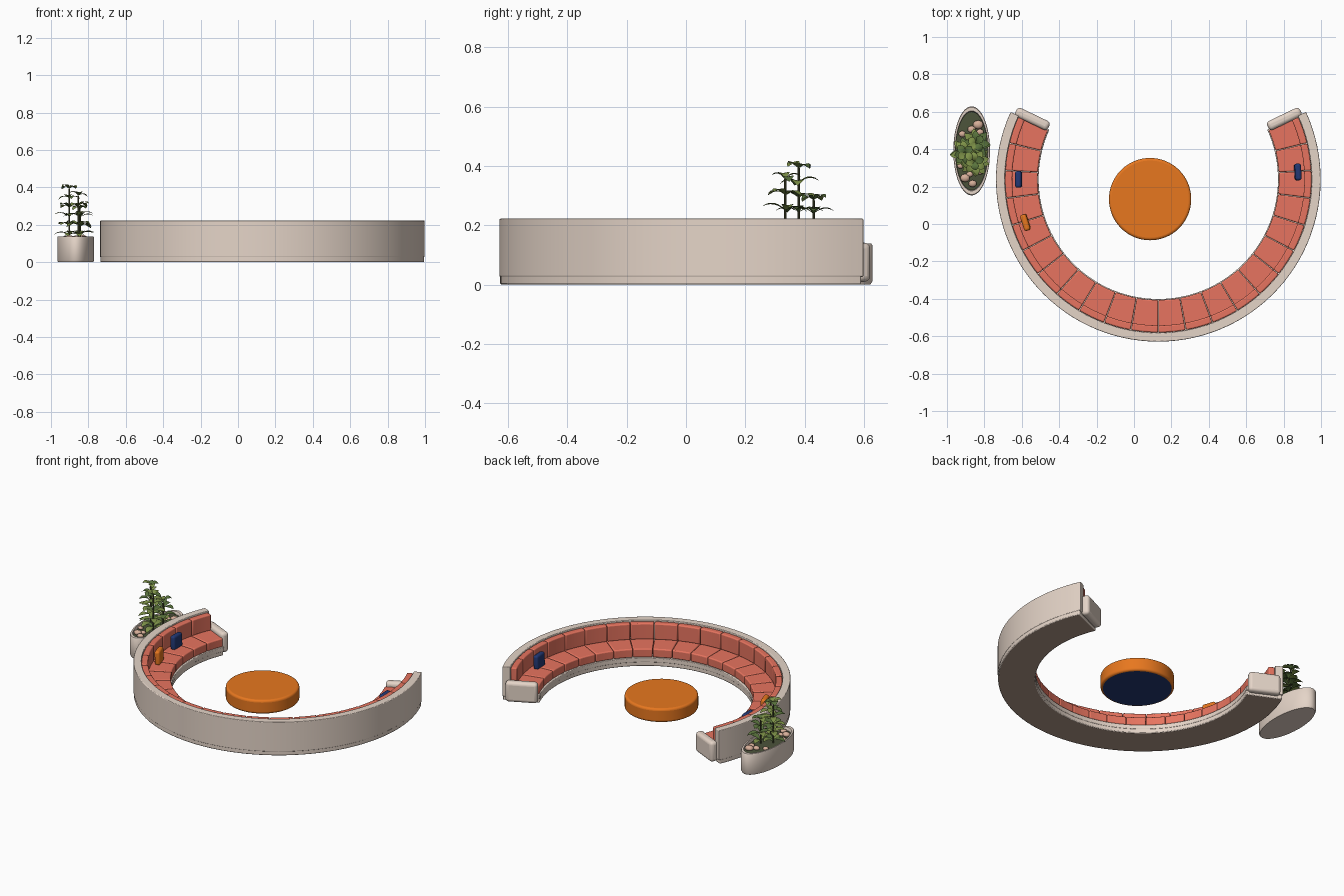
import bpy, bmesh, math, random
from mathutils import Vector, Matrix

random.seed(4)
if "Cube" in bpy.data.objects:
    bpy.data.objects.remove(bpy.data.objects["Cube"])

CENTRE = Vector((0.13, 0.239, 0))    # middle of the sofa ring
END = 114                            # half sweep of the sofa, in degrees from the front


def material(name, r, g, b):
    m = bpy.data.materials.new(name)
    m.use_nodes = True
    m.diffuse_color = (r, g, b, 1)
    m.node_tree.nodes["Principled BSDF"].inputs["Base Color"].default_value = (r, g, b, 1)
    return m


BEIGE = material("warm beige", 0.78, 0.66, 0.575)
CORAL = material("coral fabric", 0.8, 0.175, 0.115)
ORANGE = material("orange fabric", 0.82, 0.19, 0.014)
BLUE = material("deep blue", 0.016, 0.04, 0.175)
BROWN = material("dark brown", 0.43, 0.31, 0.25)
SOIL = material("mossy soil", 0.07, 0.085, 0.042)
PEBBLE = material("pebble pink", 0.68, 0.43, 0.32)
LEAF = material("leaf green", 0.21, 0.29, 0.065)
LEAF_DARK = material("dark leaf green", 0.1, 0.17, 0.045)
STEM = material("stem green", 0.07, 0.075, 0.03)


def finish(bm, name, mats, bevel=0, segments=3, under=False):
    """Turn a bmesh into an object; 'under' gives downward faces the second material."""
    if under:
        for f in bm.faces:
            f.normal_update()
            f.material_index = int(f.normal.z < -0.9)
    mesh = bpy.data.meshes.new(name)
    bm.to_mesh(mesh)
    bm.free()
    obj = bpy.data.objects.new(name, mesh)
    bpy.context.collection.objects.link(obj)
    for m in mats:
        mesh.materials.append(m)
    if bevel:
        mod = obj.modifiers.new("round", "BEVEL")
        mod.width, mod.segments, mod.limit_method = bevel, segments, "ANGLE"
        mod.angle_limit = math.radians(35)
        mod.material = 0
    bpy.ops.object.select_all(action="DESELECT")
    obj.select_set(True)
    bpy.context.view_layer.objects.active = obj
    bpy.ops.object.shade_smooth_by_angle(angle=math.radians(40))
    return obj


def radial(r, t, z=0):
    a = math.radians(t)
    return Vector((r * math.sin(a), -r * math.cos(a), z))


def sweep(name, profile, t0, t1, steps, mats, centre=CENTRE, scale=(1, 1, 1), **kw):
    """Turn a radius/height profile round z; part sweeps are closed and capped."""
    bm = bmesh.new()
    full = t1 - t0 == 360
    stretch = Matrix.Diagonal(scale)
    rings = []
    for i in range(steps + 1):
        t = t0 + (t1 - t0) * i / steps
        rings.append([bm.verts.new(centre + stretch @ radial(r, t, z)) for r, z in profile])
    n = len(profile)
    for a, b in zip(rings, rings[1:]):
        for j in range(n - 1 if full else n):
            k = (j + 1) % n
            bm.faces.new((a[j], a[k], b[k], b[j]))
    if full:
        bmesh.ops.remove_doubles(bm, verts=bm.verts, dist=0.00001)
    else:
        bm.faces.new(rings[0])
        bm.faces.new(rings[-1])
    bmesh.ops.recalc_face_normals(bm, faces=bm.faces)
    return finish(bm, name, mats, **kw)


def block(r0, r1, z0, z1):
    return [(r0, z0), (r1, z0), (r1, z1), (r0, z1)]


def soft_box(name, size, r, t, z, mat, bevel, lean=0):
    """Rounded box facing the middle of the ring."""
    bm = bmesh.new()
    bmesh.ops.create_cube(bm, size=1)
    bm.transform(Matrix.Diagonal((*size, 1)))
    obj = finish(bm, name, [mat], bevel=bevel, segments=4)
    obj.location = CENTRE + radial(r, t, z)
    obj.rotation_euler = (0, math.radians(lean), math.radians(t - 90))


# Sofa shell: plinth with dark underside, and seat deck with backrest
sweep("sofa_plinth", block(0.642, 0.866, 0, 0.036), -END, END, 72, [BEIGE, BROWN],
      bevel=0.005, segments=2, under=True)
shell = [(0.64, 0.026), (0.868, 0.026), (0.868, 0.222), (0.82, 0.222), (0.82, 0.055), (0.64, 0.055)]
sweep("sofa_shell", shell, -END - 0.5, END + 0.5, 72, [BEIGE], bevel=0.004)

# Seat and back cushions
COUNT = 22
step = 2 * END / COUNT
for i in range(COUNT):
    t0 = -END + i * step + 0.1
    t1 = t0 + step - 0.2
    sweep(f"seat_cushion_{i + 1}", block(0.645, 0.815, 0.056, 0.112), t0, t1, 4, [CORAL], bevel=0.007)
    sweep(f"back_cushion_{i + 1}", block(0.781, 0.819, 0.11, 0.215), t0, t1, 4, [CORAL], bevel=0.007)

# Armrests
for side, sign in (("left", 1), ("right", -1)):
    soft_box(f"{side}_armrest", (0.195, 0.052, 0.132), 0.747, sign * (END + 1.6), 0.075, BEIGE, 0.02)

# Throw pillows
for name, t, mat in (("right_blue_pillow", -90, BLUE), ("right_orange_pillow", -72, ORANGE),
                     ("left_blue_pillow", 93, BLUE)):
    soft_box(name, (0.034, 0.09, 0.09), 0.747, t, 0.153, mat, 0.013, lean=3)

# Round ottoman
bm = bmesh.new()
bmesh.ops.create_cone(bm, cap_ends=True, segments=64, radius1=0.22, radius2=0.22, depth=0.09)
ottoman = finish(bm, "round_ottoman", [ORANGE, BLUE], bevel=0.014, segments=4, under=True)
ottoman.location = (0.086, 0.133, 0.045)

# Oval planter and soil
POT = Vector((-0.868, 0.391, 0))
OVAL = (0.098, 0.238, 1)
pot = [(0, 0), (0.97, 0), (1, 0.012), (1, 0.132), (0.98, 0.138), (0.9, 0.138), (0.88, 0.132),
       (0.88, 0.11), (0, 0.11)]
sweep("planter", pot, 0, 360, 64, [BEIGE], centre=POT, scale=OVAL)
soil = [(0, 0.111), (0.89, 0.111), (0.89, 0.118), (0.5, 0.124), (0, 0.126)]
sweep("planter_soil", soil, 0, 360, 48, [SOIL], centre=POT, scale=OVAL)

# Pebbles
bm = bmesh.new()
for x, y, s in ((0.035, 0.14, 0.028), (0, 0.115, 0.022), (0.045, 0.1, 0.02), (-0.035, -0.145, 0.026),
                (0.005, -0.175, 0.022), (-0.01, -0.125, 0.018), (0.045, -0.11, 0.02),
                (-0.05, 0.09, 0.02), (-0.06, -0.08, 0.018)):
    place = Matrix.Translation(POT + Vector((x, y, 0.129))) @ Matrix.Diagonal((s, s * 0.85, s * 0.6, 1))
    bmesh.ops.create_icosphere(bm, subdivisions=2, radius=1, matrix=place)
finish(bm, "pebbles", [PEBBLE])


def leaf(bm, base, heading, length, width, rise, index):
    """Arched, lightly folded oval leaf."""
    out = Vector((math.cos(heading), math.sin(heading), 0))
    across = Vector((-out.y, out.x, 0))
    rows = []
    for i in range(7):
        u = i / 6
        w = width * (0.1 + 0.9 * math.sin(math.pi * u ** 1.15)) if i < 6 else 0.001
        mid = base + out * length * u + Vector((0, 0, rise * u - 0.05 * u * u))
        rows.append([bm.verts.new(mid + across * w * s + Vector((0, 0, abs(s) * w * 0.2)))
                     for s in (-1, 0, 1)])
    for a, b in zip(rows, rows[1:]):
        for j in range(2):
            bm.faces.new((a[j], b[j], b[j + 1], a[j + 1])).material_index = index


# Plant: stems with whorls of leaves
leaves, stems = bmesh.new(), bmesh.new()
for x, y, top in ((-0.902, 0.38, 0.392), (-0.853, 0.335, 0.355), (-0.845, 0.43, 0.285)):
    height = top - 0.12
    bmesh.ops.create_cone(stems, cap_ends=True, segments=8, radius1=0.005, radius2=0.004, depth=height,
                          matrix=Matrix.Translation((x, y, 0.12 + height / 2)))
    levels = round(height / 0.06)
    for level in range(levels + 1):
        u = level / levels
        z = 0.145 + (top - 0.145) * u
        for k in range(4):
            heading = math.tau * k / 4 + level * 0.8 + random.uniform(-0.2, 0.2)
            length = (0.09 - 0.036 * u ** 2) * random.uniform(0.88, 1.02)
            leaf(leaves, Vector((x, y, z)), heading, length, 0.021, random.uniform(0.04, 0.065),
                 int(random.random() < 0.35))
finish(leaves, "plant_leaves", [LEAF, LEAF_DARK])
finish(stems, "plant_stems", [STEM])
